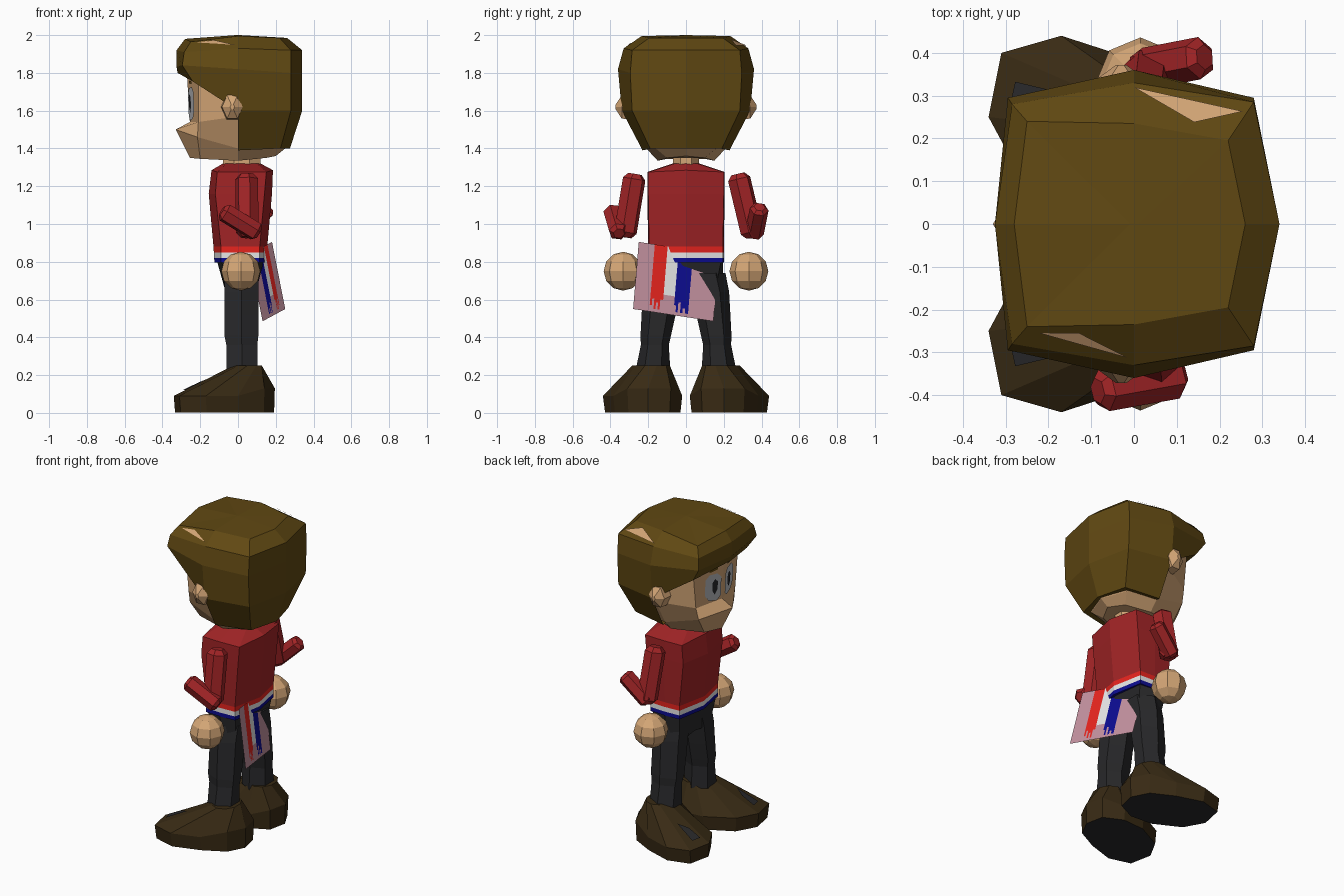
import bpy, bmesh, math
from mathutils import Vector

if "Cube" in bpy.data.objects:
    bpy.data.objects.remove(bpy.data.objects["Cube"])


def material(name, r, g, b):
    """Flat material from display colour values 0-255."""
    m = bpy.data.materials.new(name)
    lin = [((c / 255 + 0.055) / 1.055) ** 2.4 if c > 10 else c / 255 / 12.92 for c in (r, g, b)]
    m.diffuse_color = (*lin, 1)
    m.use_nodes = True
    m.node_tree.nodes["Principled BSDF"].inputs["Base Color"].default_value = m.diffuse_color
    return m


HAIR = material("hair_brown", 96, 72, 18)
SKIN = material("skin", 212, 166, 118)
SHIRT = material("shirt_red", 162, 36, 38)
RED = material("bright_red", 232, 36, 30)
WHITE = material("white", 235, 235, 235)
BLUE = material("blue", 12, 12, 145)
PINK = material("pink_cloth", 196, 146, 160)
DARK = material("charcoal", 40, 40, 42)
SHOE = material("shoe_brown", 56, 42, 20)
GREY = material("eye_grey", 185, 187, 192)


def finish(name, bm, mats):
    bmesh.ops.recalc_face_normals(bm, faces=bm.faces)
    me = bpy.data.meshes.new(name)
    bm.to_mesh(me)
    bm.free()
    for m in mats:
        me.materials.append(m)
    ob = bpy.data.objects.new(name, me)
    bpy.context.collection.objects.link(ob)
    return ob


def loft(name, rings, mats, rule=None, closed=True, bottom=True, top=True):
    """Skin rings of points; rule(face centre) gives a material index."""
    bm = bmesh.new()
    vs = [[bm.verts.new(p) for p in r] for r in rings]
    n = len(rings[0])
    for a, b in zip(vs, vs[1:]):
        for i in range(n if closed else n - 1):
            j = (i + 1) % n
            bm.faces.new((a[i], a[j], b[j], b[i]))
    if bottom:
        bm.faces.new(vs[0])
    if top:
        bm.faces.new(vs[-1])
    if rule:
        for f in bm.faces:
            f.material_index = rule(f.calc_center_median())
    return finish(name, bm, mats)


def mirrored(half):
    """Half ring from back middle to front middle, mirrored across y."""
    return half + [(x, -y, z) for x, y, z in half[-2:0:-1]]


def ellipse(cx, cy, z, rx, ry, n=8):
    return [(cx + rx * math.cos((i + .5) * math.tau / n) / math.cos(math.pi / n),
             cy + ry * math.sin((i + .5) * math.tau / n) / math.cos(math.pi / n), z) for i in range(n)]


def tube(name, p, q, r, mat, n=6):
    """Straight sleeve with rounded-off ends."""
    p, q = Vector(p), Vector(q)
    d = (q - p).normalized()
    u = d.orthogonal().normalized()
    v = d.cross(u)
    rings = []
    for t, k in ((0, .6), (.08, 1), (.92, 1), (1, .6)):
        c = p.lerp(q, t)
        rings.append([c + (u * math.cos(a) + v * math.sin(a)) * r * k
                      for a in (i * math.tau / n for i in range(n))])
    return loft(name, rings, [mat])


def patch(name, pts, mat):
    bm = bmesh.new()
    bm.faces.new([bm.verts.new(p) for p in pts])
    return finish(name, bm, [mat])


def on_quad(quad, uv, lift):
    """Points on a four-cornered surface, lifted slightly outward."""
    a, b, c, d = map(Vector, quad)
    return [a.lerp(b, u).lerp(d.lerp(c, u), v) + Vector(lift) for u, v in uv]


# Head and face
loft("head", [mirrored(h) for h in (
    [(.20, 0, 1.36), (.15, .10, 1.35), (0, .15, 1.335), (-.20, .10, 1.345), (-.255, 0, 1.35)],
    [(.25, 0, 1.40), (.19, .16, 1.40), (0, .21, 1.40), (-.215, .18, 1.46), (-.33, 0, 1.50)],
    [(.30, 0, 1.60), (.25, .25, 1.60), (0, .31, 1.57), (-.21, .20, 1.54), (-.255, 0, 1.54)],
    [(.30, 0, 1.85), (.25, .25, 1.85), (0, .31, 1.82), (-.21, .23, 1.79), (-.27, 0, 1.79)])], [SKIN])
loft("neck", [ellipse(.02, 0, 1.28, .10, .07), ellipse(.02, 0, 1.37, .10, .07)], [SKIN])

# Hair cap with brim
crown = [(.26, 0, 1.985), (.22, .195, 1.985), (0, .235, 1.995), (-.25, .24, 1.965), (-.28, 0, 1.98)]
shoulder = [(.34, 0, 1.92), (.28, .285, 1.92), (0, .33, 1.93), (-.285, .28, 1.91), (-.325, 0, 1.92)]
loft("hair_cap", [mirrored(h) for h in (
    [(.01, 0, 2), (.01, .001, 2), (0, .001, 2), (-.01, .001, 2), (-.01, 0, 2)],
    crown, shoulder,
    [(.34, 0, 1.80), (.28, .295, 1.80), (0, .36, 1.82), (-.295, .295, 1.84), (-.325, 0, 1.83)],
    [(.34, 0, 1.60), (.28, .285, 1.60), (0, .34, 1.60), (-.24, .27, 1.755), (-.32, 0, 1.80)],
    [(.30, 0, 1.60), (.25, .25, 1.60), (0, .30, 1.60), (-.19, .19, 1.76), (-.25, 0, 1.785)])],
    [HAIR], bottom=True, top=False)
back = [[(0, .34, 1.6), (.28, .285, 1.6), (.34, 0, 1.6)],
        [(0, .23, 1.39), (.225, .19, 1.40), (.275, 0, 1.40)],
        [(0, .18, 1.40), (.17, .14, 1.41), (.22, 0, 1.41)]]
loft("hair_back", [h + [(x, -y, z) for x, y, z in h[1::-1]] for h in back], [HAIR],
     closed=False, bottom=False, top=False)
# Skin slits in the hair
patch("hair_slit_rear", on_quad((shoulder[2], shoulder[1], crown[1], crown[2]),
      ((.0, .15), (.97, .3), (.6, .75)), (0, .004, .006)), SKIN)
front_quad = [(x, -y, z) for x, y, z in (shoulder[2], shoulder[3], crown[3], crown[2])]
patch("hair_slit_front", on_quad(front_quad, ((.05, .2), (.85, .75), (.5, .8)), (0, -.004, .006)), SKIN)


def face_point(s, y, z, lift):
    return (-.2625 + .245 * y - (z - 1.63) * .04 - lift, s * y, z)


for s, side in ((1, "left"), (-1, "right")):
    # Eyes, brows and ears
    for name, mat, lift, pts in (
            ("eye", GREY, .005, ((.02, 1.57), (.05, 1.545), (.11, 1.56), (.14, 1.60),
                                 (.14, 1.70), (.11, 1.725), (.05, 1.72), (.02, 1.69))),
            ("pupil", DARK, .009, ((.05, 1.62), (.07, 1.59), (.09, 1.62), (.09, 1.67), (.07, 1.69), (.05, 1.67))),
            ("brow", HAIR, .005, ((.05, 1.745), (.11, 1.74), (.11, 1.755), (.05, 1.76)))):
        patch(f"{side}_{name}", [face_point(s, y, z, lift) for y, z in pts], mat)
    ear = [[(-.03 + r * math.cos(a), s * y, 1.62 + 1.3 * r * math.sin(a))
            for a in (i * math.tau / 6 for i in range(6))] for r, y in ((.06, .28), (.055, .34), (.012, .372))]
    loft(f"{side}_ear", ear, [SKIN])

    # Hands
    bm = bmesh.new()
    bmesh.ops.create_uvsphere(bm, u_segments=8, v_segments=6, radius=.103)
    bmesh.ops.translate(bm, verts=bm.verts, vec=(.015, s * .333, .75))
    finish(f"{side}_hand", bm, [SKIN])

    # Trouser legs
    loft(f"{side}_leg", [ellipse(cx, s * cy, z, rx, ry, 6) for cx, cy, z, rx, ry in (
        (.02, .175, .22, .082, .08), (.02, .165, .36, .082, .064), (.018, .16, .41, .09, .07),
        (.018, .145, .52, .09, .078), (.018, .13, .64, .09, .085), (.02, .105, .74, .09, .09))], [DARK])

    # Shoes with dark soles, toes turned outward
    wide = [(-.34, .25), (-.31, .40), (-.17, .44), (0, .385), (.14, .31),
            (.195, .20), (.17, .08), (.05, .02), (-.10, .03), (-.27, .12)]
    rim = [(x, s * y, .09 + (.04 if x > .1 else 0)) for x, y in wide]
    top = [(.05 + .08 * math.cos(a), s * (.185 + .10 * math.sin(a)), .25)
           for a in (math.pi - .3 - i * math.tau / 10 for i in range(10))]
    sole = [(x * .98, s * (.21 + (y - .21) * .95), .003) for x, y in wide]
    loft(f"{side}_shoe", [sole, rim, top], [SHOE, DARK], lambda c: 1 if c.z < .01 else 0)
    patch(f"{side}_shoe_patch", on_quad((rim[0], rim[1], top[1], top[0]),
          ((.2, .15), (.65, .15), (.75, .55), (.3, .4)), (-.004, 0, .007)), DARK)

# Shirt body with hem stripes
hem = lambda z: [(.15 + (z - .8) * .06, 0, z), (.115, .195, z), (.01, .20, z),
                 (-.09, .195, z), (-.125 - (z - .8) * .06, 0, z)]
loft("shirt", [mirrored(h) for h in (
    hem(.795), hem(.82), hem(.85), hem(.88),
    [(.18, 0, 1.16), (.14, .20, 1.16), (.01, .205, 1.16), (-.12, .20, 1.16), (-.155, 0, 1.16)],
    [(.185, 0, 1.285), (.15, .20, 1.275), (.01, .205, 1.275), (-.11, .20, 1.275), (-.14, 0, 1.285)],
    [(.12, 0, 1.32), (.10, .06, 1.32), (.01, .07, 1.32), (-.06, .06, 1.32), (-.08, 0, 1.32)])],
    [SHIRT, RED, WHITE, BLUE],
    lambda c: 0 if c.z > .88 else 1 if c.z > .85 else 2 if c.z > .82 else 3)

# Trouser seat
loft("trouser_seat", [mirrored(h) for h in (
    [(.08, 0, .64), (.09, .15, .62), (.02, .20, .62), (-.06, .15, .62), (-.06, 0, .64)],
    [(.135, 0, .80), (.11, .185, .80), (.01, .195, .80), (-.085, .185, .80), (-.11, 0, .80)])], [DARK])

# Sleeves, one forearm bent forward and one back
tube("right_upper_sleeve", (.045, -.27, 1.265), (.05, -.325, .93), .062, SHIRT)
tube("right_forearm", (.11, -.355, .95), (-.085, -.39, 1.07), .052, SHIRT)
tube("left_upper_sleeve", (.02, .275, 1.265), (.03, .355, .93), .062, SHIRT)
tube("left_forearm", (.01, .36, .94), (.165, .39, 1.09), .05, SHIRT)

# Striped cloth hanging at the back
A, B, C = Vector((.18, -.25, .905)), Vector((.25, -.28, .55)), Vector((.13, .145, .485))
us = [0, .2, .225, .25, .275, .30, .325, .36, .50, .525, .55, .58, .61, .64, .68, 1]
drips = [0, .9, .8, .95, .85, .95, .8, .72, .85, .95, .8, .95, .88, .95, 0]
bm = bmesh.new()
for i, (u0, u1) in enumerate(zip(us, us[1:])):
    m = 0 if i in (0, 14) else 1 if u1 <= .361 else 2 if u1 <= .501 else 3
    for v0, v1, mi in ((0, drips[i], m), (drips[i], 1, 0)):
        if v1 > v0:
            f = bm.faces.new([bm.verts.new(A + (C - B) * u + (B - A) * v)
                              for u, v in ((u0, v0), (u0, v1), (u1, v1), (u1, v0))])
            f.material_index = mi
finish("back_cloth", bm, [PINK, RED, WHITE, BLUE])
